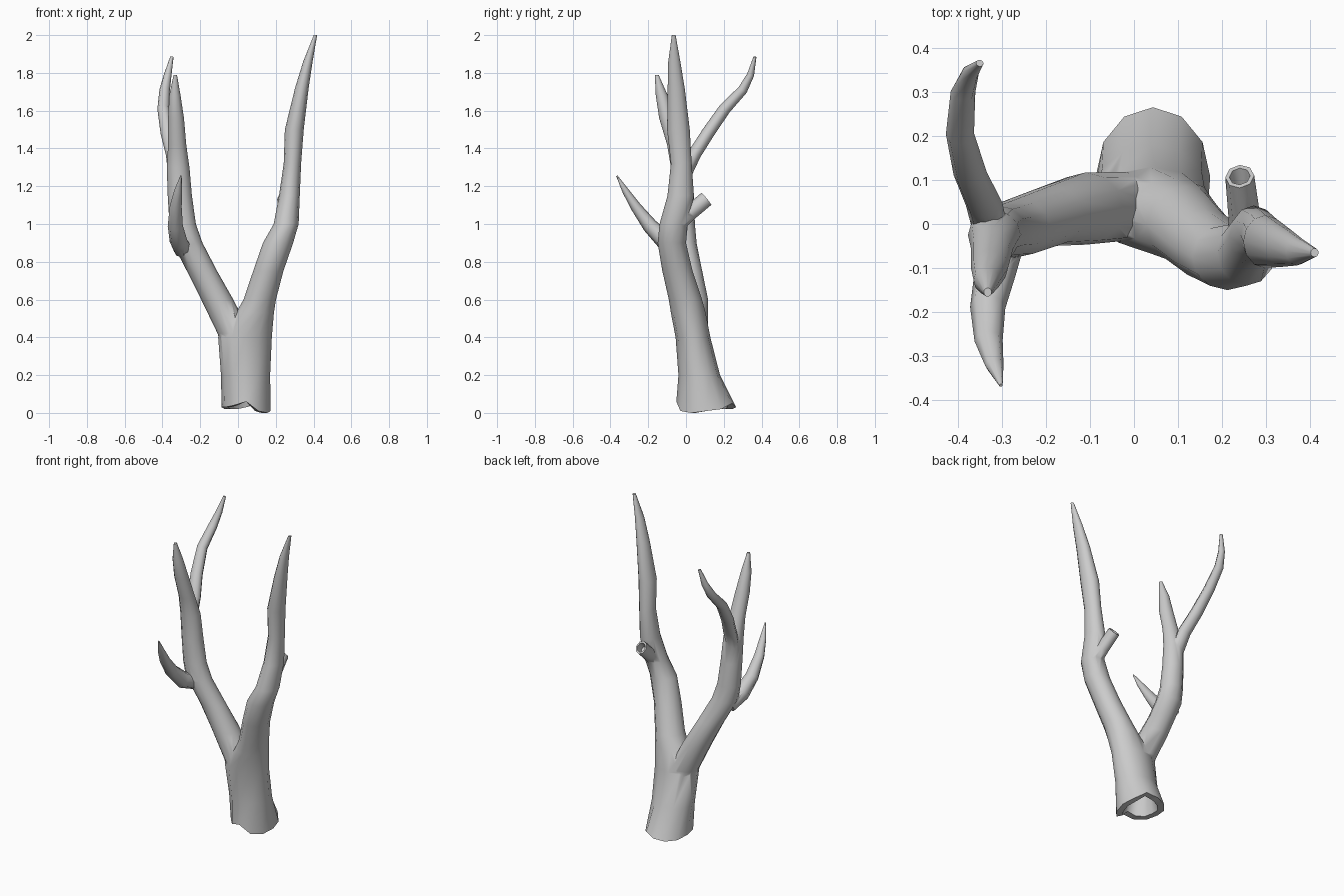
import bpy, bmesh, math
from mathutils import Vector

if "Cube" in bpy.data.objects:
    bpy.data.objects.remove(bpy.data.objects["Cube"])

# ragged height of the broken base rim, one value per side
RAGGED = [.01, .02, .05, .03, .02, .02, .03, .03, .04, .06, .01, 0]


def tube(name, pts, sides=12, level=False, hollow=0, ragged=None):
    """Limb through (x, y, z, rx, ry) rings; level keeps the rings horizontal,
    hollow is the depth of an open socket at the first ring (negative: at the last)."""
    rings = []
    for i, (x, y, z, rx, ry) in enumerate(pts):
        a, b = pts[max(i - 1, 0)], pts[min(i + 1, len(pts) - 1)]
        t = Vector((0, 0, 1)) if level else (Vector(b[:3]) - Vector(a[:3])).normalized()
        u = (Vector((1, 0, 0)) - t * t.x).normalized()
        rings.append((Vector((x, y, z)), u, t.cross(u), t, rx, ry))
    extra = []
    if hollow:
        c, u, v, t, rx, ry = rings[0] if hollow > 0 else rings[-1]
        extra = [(c, u, v, t, rx * .72, ry * .72),
                 (c + t * hollow, u, v, t, rx * .55, ry * .5)]
    first = 0
    if hollow > 0:
        rings = extra[::-1] + rings
        first = 1
    elif hollow < 0:
        rings += extra
    bm = bmesh.new()
    loops = []
    for k, (c, u, v, t, rx, ry) in enumerate(rings):
        loop = []
        for s in range(sides):
            a = math.tau * s / sides
            p = c + u * rx * math.cos(a) + v * ry * math.sin(a)
            if ragged and k in (first, first + 1):
                p.z += ragged[s]
            loop.append(bm.verts.new(p))
        loops.append(loop)
    for a, b in zip(loops, loops[1:]):
        for s in range(sides):
            n = (s + 1) % sides
            bm.faces.new((a[s], a[n], b[n], b[s]))
    bm.faces.new(loops[0][::-1])
    bm.faces.new(loops[-1])
    bmesh.ops.recalc_face_normals(bm, faces=bm.faces)
    me = bpy.data.meshes.new(name)
    bm.to_mesh(me)
    bm.free()
    ob = bpy.data.objects.new(name, me)
    bpy.context.collection.objects.link(ob)
    return ob


# trunk running on into the right limb
trunk = tube("tree_trunk", [
    (.043, .107, 0, .13, .158), (.04, .07, .2, .13, .11), (.037, .037, .4, .142, .092),
    (.09, .012, .53, .1, .092), (.115, -.003, .6, .086, .088), (.16, -.045, .75, .08, .08),
    (.212, -.075, .9, .08, .075), (.255, -.065, 1.0, .066, .075),
    (.272, -.028, 1.15, .055, .07), (.288, -.025, 1.32, .046, .055),
    (.298, -.04, 1.5, .05, .06), (.338, -.052, 1.72, .036, .045),
    (.37, -.062, 1.86, .025, .032), (.41, -.065, 2.0, .009, .01)],
    level=True, hollow=.16, ragged=RAGGED)

# left limb
left = tube("left_limb", [
    (.02, .04, .28, .09, .07), (-.02, .04, .42, .088, .078), (-.11, .035, .6, .085, .082),
    (-.19, .018, .75, .08, .068), (-.268, -.01, .9, .08, .066),
    (-.293, -.015, 1.0, .07, .062), (-.308, -.018, 1.15, .064, .06),
    (-.317, -.025, 1.3, .06, .055), (-.322, -.055, 1.42, .048, .045),
    (-.328, -.1, 1.56, .042, .042), (-.334, -.128, 1.68, .03, .032),
    (-.332, -.155, 1.79, .009, .01)], level=True)

# side branches
back = tube("back_branch", [
    (-.325, -.02, 1.22, .04, .03), (-.34, .045, 1.37, .042, .035), (-.372, .115, 1.48, .038, .034),
    (-.395, .205, 1.61, .032, .032), (-.388, .3, 1.71, .028, .026),
    (-.372, .342, 1.79, .02, .019), (-.35, .365, 1.885, .009, .008)], sides=8)
front = tube("front_branch", [
    (-.29, -.01, .86, .05, .04), (-.315, -.11, .91, .047, .05), (-.332, -.19, .99, .04, .04),
    (-.33, -.265, 1.09, .032, .028), (-.317, -.32, 1.175, .021, .018),
    (-.302, -.366, 1.255, .004, .004)], sides=8)
stub = tube("broken_stub", [
    (.265, -.05, 1.0, .05, .045), (.25, .02, 1.06, .036, .042),
    (.24, .108, 1.133, .033, .041)], sides=8, hollow=-.05)

# weld everything into one skin
bpy.context.view_layer.objects.active = trunk
trunk.select_set(True)
for part in (left, back, front, stub):
    m = trunk.modifiers.new("weld", 'BOOLEAN')
    m.operation = 'UNION'
    m.solver = 'EXACT'
    m.object = part
    bpy.ops.object.modifier_apply(modifier=m.name)
    bpy.data.objects.remove(part, do_unlink=True)
bpy.ops.object.shade_smooth_by_angle(angle=math.radians(55))
